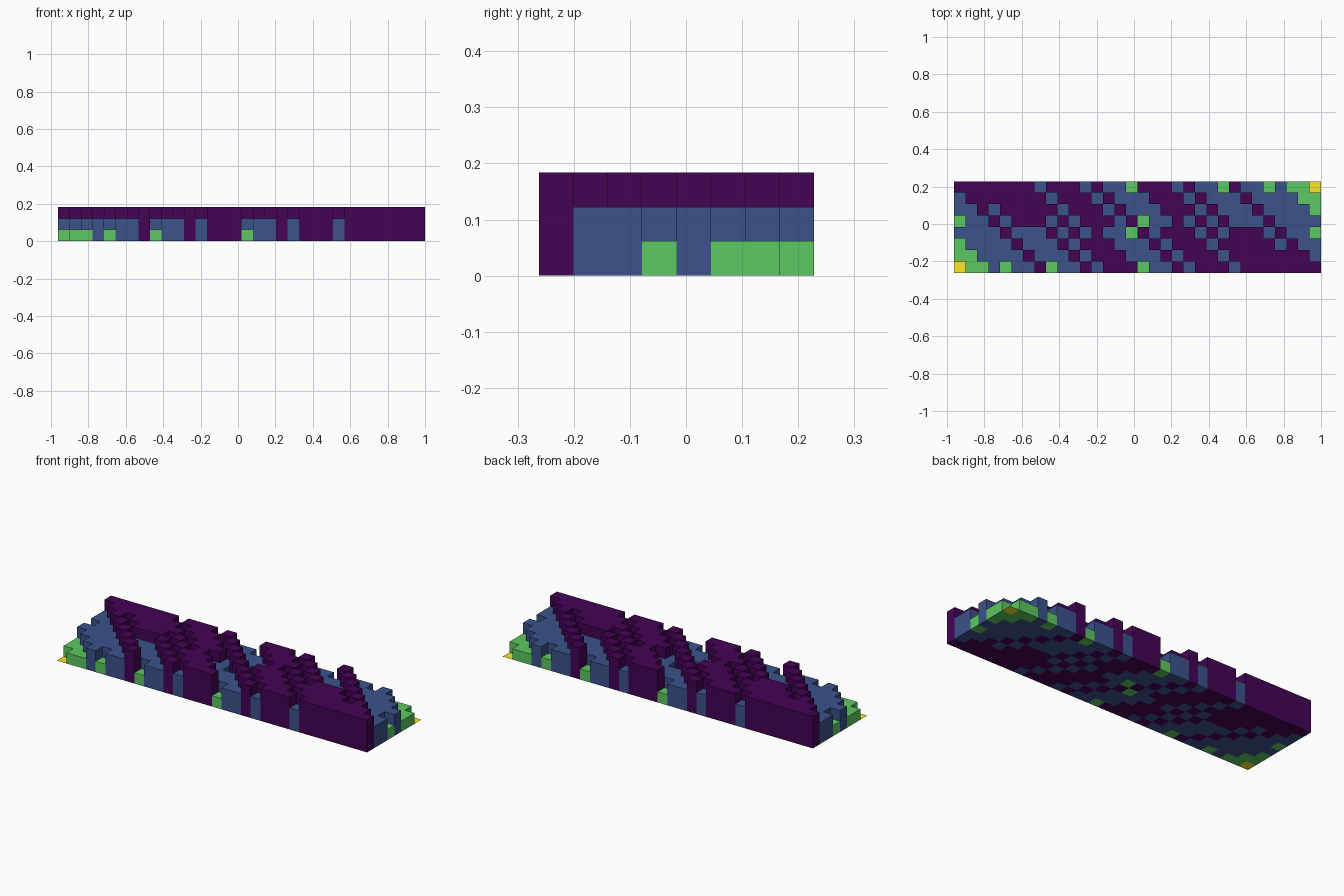
import bpy
import bmesh

cube = bpy.data.objects.get("Cube")
if cube:
    bpy.data.objects.remove(cube, do_unlink=True)

ROWS, COLS = 8, 32
CELL = 0.0613
LEFT, FRONT = -0.962, -0.262


def bits(n):
    return bin(n).count("1")


# Level of one grid cell; the grid repeats itself under a half turn
SINGLES = {(1, 1), (3, 15), (3, 31)}
EXTRA_DOUBLES = {(2, 28), (3, 11), (3, 23), (3, 27)}


def level(row, col):
    if row >= ROWS // 2:
        row, col = ROWS - 1 - row, COLS - 1 - col
    if bits(row) + bits(col) <= 1:
        return bits(row) + bits(col)
    if (row, col) in SINGLES:
        return 1
    if bits(row + col) <= 2 or (row, col) in EXTRA_DOUBLES:
        return 2
    return 3


def material(name, colour):
    mat = bpy.data.materials.new(name)
    mat.use_nodes = True
    rgba = (*colour, 1)
    mat.diffuse_color = rgba
    node = next(n for n in mat.node_tree.nodes if n.type == 'BSDF_PRINCIPLED')
    node.inputs["Base Color"].default_value = rgba
    return mat


# One square column, or a flat tile when the height is zero
def add_column(bm, row, col, height):
    x, y = LEFT + col * CELL, FRONT + row * CELL
    corners = [(x, y), (x + CELL, y), (x + CELL, y + CELL), (x, y + CELL)]
    base = bm.faces.new([bm.verts.new((*c, 0)) for c in corners])
    if height:
        top = bmesh.ops.extrude_face_region(bm, geom=[base], use_keep_orig=True)
        verts = [v for v in top["geom"] if isinstance(v, bmesh.types.BMVert)]
        bmesh.ops.translate(bm, verts=verts, vec=(0, 0, height))


# One object per height
PARTS = [
    ("flat_tiles", (0.98, 0.80, 0.02)),
    ("low_columns", (0.11, 0.58, 0.12)),
    ("middle_columns", (0.044, 0.084, 0.26)),
    ("tall_columns", (0.058, 0.001, 0.09)),
]
for step, (name, colour) in enumerate(PARTS):
    bm = bmesh.new()
    for row in range(ROWS):
        for col in range(COLS):
            if level(row, col) == step:
                add_column(bm, row, col, step * CELL)
    bmesh.ops.recalc_face_normals(bm, faces=bm.faces[:])
    mesh = bpy.data.meshes.new(name)
    bm.to_mesh(mesh)
    bm.free()
    mesh.materials.append(material(name + "_colour", colour))
    bpy.context.collection.objects.link(bpy.data.objects.new(name, mesh))
